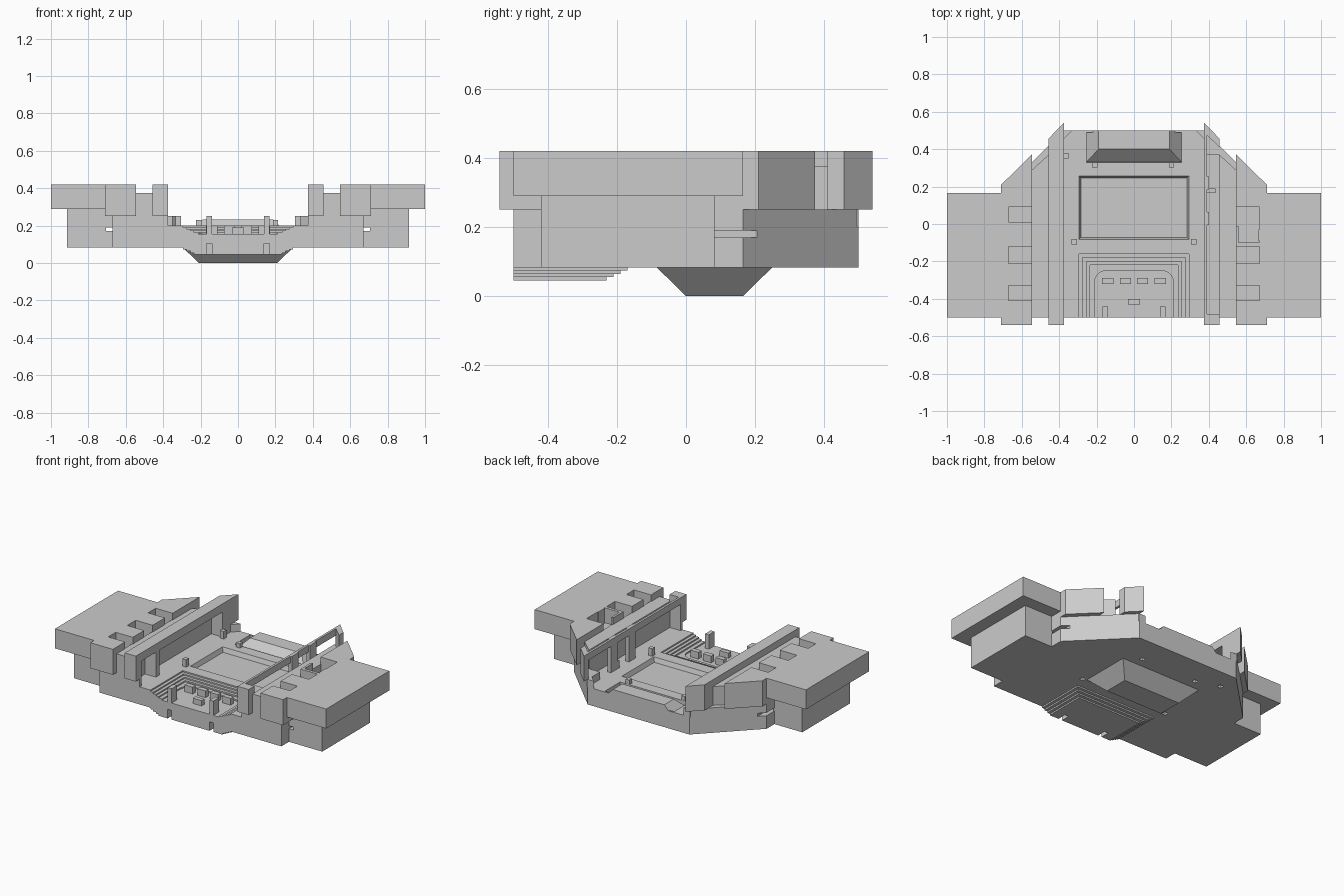
import bpy, bmesh, math

cube = bpy.data.objects.get("Cube")
if cube:
    bpy.data.objects.remove(cube, do_unlink=True)

grey = bpy.data.materials.new("plain grey")
grey.use_nodes = True
colour = (0.6, 0.6, 0.6, 1)
grey.diffuse_color = colour
grey.node_tree.nodes["Principled BSDF"].inputs["Base Color"].default_value = colour


def loft(name, low, high, z0, z1):
    """Solid between two outlines of equal length."""
    bm = bmesh.new()
    a = [bm.verts.new((x, y, z0)) for x, y in low]
    b = [bm.verts.new((x, y, z1)) for x, y in high]
    bm.faces.new(a[::-1])
    bm.faces.new(b)
    n = len(a)
    for i in range(n):
        j = (i + 1) % n
        bm.faces.new((a[i], a[j], b[j], b[i]))
    bmesh.ops.recalc_face_normals(bm, faces=bm.faces)
    mesh = bpy.data.meshes.new(name)
    bm.to_mesh(mesh)
    bm.free()
    mesh.materials.append(grey)
    obj = bpy.data.objects.new(name, mesh)
    bpy.context.collection.objects.link(obj)
    return obj


def prism(name, outline, z0, z1):
    return loft(name, outline, outline, z0, z1)


def rect(x0, x1, y0, y1):
    return [(x0, y0), (x1, y0), (x1, y1), (x0, y1)]


def box(name, x0, x1, y0, y1, z0, z1):
    x0, x1 = sorted((x0, x1))
    return prism(name, rect(x0, x1, y0, y1), z0, z1)


def flip(outline, s):
    return [(x * s, y) for x, y in outline]


def cut(target, cutters):
    bpy.context.view_layer.objects.active = target
    for c in cutters:
        c.hide_render = True
        mod = target.modifiers.new("cut", 'BOOLEAN')
        mod.operation = 'DIFFERENCE'
        mod.solver = 'EXACT'
        mod.object = c
        bpy.ops.object.modifier_apply(modifier=mod.name)
        bpy.data.objects.remove(c, do_unlink=True)


def front_slots():
    return [box("front_slot_cutter", s * 0.14, s * 0.168, -0.6, -0.44, 0, 0.105)
            for s in (-1, 1)]


FLOOR, BASE, LEDGE, TOP = 0.2, 0.083, 0.25, 0.42

# Hull with angled rear corners, lowered across the central floor
half = [(0.67, -0.5), (0.67, 0.205), (0.375, 0.5)]
hull = prism("hull", half + flip(half[::-1], -1), BASE, LEDGE)
cutters = [box("floor_cutter", -0.375, 0.375, -0.6, 0.6, FLOOR, 0.5),
           box("gallery_cutter", -0.456, 0.456, -0.48, 0.37, FLOOR, 0.5),
           box("platform_cutter", -0.255, 0.255, 0.33, 0.49, 0.165, 0.5)]

# Shallow rectangular pool
cutters.append(loft("pool_cutter", rect(-0.283, 0.283, -0.071, 0.246),
                    rect(-0.295, 0.295, -0.083, 0.258), 0.17, FLOOR + 0.004))

# Terraced steps open to the front, ending in a rounded bay
for i in range(4):
    w = 0.295 - 0.02 * i
    cutters.append(box("step_cutter", -w, w, -0.6, -0.16 - 0.02 * i,
                       FLOOR - 0.009 * (i + 1), 0.3))
arc = [(0.15 + 0.06 * math.cos(t), -0.31 + 0.06 * math.sin(t))
       for t in (math.pi / 10 * k for k in range(6))]
bay = [(0.21, -0.6)] + arc
cutters.append(prism("bay_cutter", bay + flip(bay[::-1], -1), 0.155, 0.3))

# Small floor blocks, each over a slot in the underside
blocks = [(-0.365, 0.365, LEDGE), (-0.32, -0.095, LEDGE), (0.32, -0.095, LEDGE),
          (-0.21, 0.315, 0.23), (0.2, 0.315, 0.23)]
for x, y, top in blocks:
    size = (x - 0.014, x + 0.014, y - 0.014, y + 0.014)
    box("floor_block", *size, FLOOR - 0.01, top)
    cutters.append(box("slot_cutter", *size, 0, 0.12))
cut(hull, cutters + front_slots())

# Stepped underside below the terrace
for i in range(4):
    w = 0.295 - 0.02 * i
    z = BASE - 0.0095 * i
    layer = box("underside_step", -w, w, -0.5, -0.17 - 0.02 * i, z - 0.0095, z)
    cut(layer, front_slots())

# Tapered basin below the pool
loft("basin", rect(-0.21, 0.21, 0, 0.165), rect(-0.295, 0.295, -0.085, 0.25), 0, BASE)

# Furniture in the bay
for x in (-0.14, -0.046, 0.046, 0.14):
    box("bay_block", x - 0.03, x + 0.03, -0.32, -0.288, 0.15, 0.2)
box("bay_centre_block", -0.032, 0.032, -0.43, -0.4, 0.15, 0.19)
for s in (-1, 1):
    box("front_pillar", s * 0.14, s * 0.168, -0.5, -0.44, 0.15, LEDGE)

# Rear platform with steep sloping sides, set into the floor
loft("rear_platform", rect(-0.254, 0.254, 0.331, 0.5), rect(-0.19, 0.19, 0.4, 0.5),
     0.164, 0.232)

for s in (-1, 1):
    # Wings
    box("wing_top", s * 0.71, s, -0.5, 0.165, 0.29, TOP)
    box("wing_base", s * 0.705, s * 0.915, -0.42, 0.083, BASE, 0.29)

    # Hull side plates with a narrow gap between them
    side = [(0.669, -0.42), (0.71, -0.42), (0.71, 0.165), (0.669, 0.206)]
    prism("lower_side_plate", flip(side, s), BASE, 0.17)
    prism("upper_side_plate", flip(side, s), 0.19, LEDGE)

    # Inner wing block with angled rear corner and notches
    shape = [(0.545, -0.54), (0.71, -0.54), (0.71, 0.21), (0.545, 0.373)]
    block = prism("wing_block", flip(shape, s), LEDGE, TOP)
    notches = [(-0.41, -0.33), (-0.21, -0.12), (0.01, 0.09)]
    if s > 0:
        notches[2] = (-0.1, 0.09)
    cut(block, [box("notch_cutter", s * 0.53, s * 0.67, y0, y1, 0.32, 0.5)
                for y0, y1 in notches])

    # Back wall of the gallery
    wall = [(0.455, -0.5), (0.55, -0.5), (0.55, 0.285), (0.455, 0.372)]
    prism("gallery_wall", flip(wall, s), FLOOR, 0.375)

    # Front post of the gallery and rear floor corner
    box("rail_front_post", s * 0.375, s * 0.457, -0.54, -0.48, LEDGE, TOP)
    prism("rear_corner", flip([(0.33, 0.5), (0.38, 0.45), (0.38, 0.5)], s), FLOOR, LEDGE)

# Right gallery: broad rail with a slanted solid rear end
rail = [(0.375, -0.49), (0.457, -0.49), (0.457, 0.457), (0.375, 0.54)]
prism("right_rail", flip(rail, -1), 0.365, TOP)
rear = [(0.375, 0.37), (0.457, 0.37), (0.457, 0.457), (0.375, 0.54)]
prism("right_rail_rear_post", flip(rear, -1), LEDGE, 0.37)
box("right_rail_post", -0.457, -0.375, -0.33, -0.29, FLOOR, 0.37)

# Left gallery: slim rail on posts, ending in a slanted post
box("left_rail", 0.375, 0.39, -0.49, 0.51, 0.375, TOP)
prism("left_rail_rear_post",
      [(0.375, 0.54), (0.375, 0.49), (0.457, 0.41), (0.457, 0.457)], LEDGE, TOP)
for y in (0.03, 0.22):
    box("left_rail_post", 0.375, 0.4, y - 0.035, y + 0.035, FLOOR, TOP)
box("left_gallery_block", 0.375, 0.435, 0.165, 0.19, FLOOR, LEDGE)

# Small equipment in the left wing opening
box("left_wing_crate", 0.545, 0.56, -0.11, -0.01, 0.3, TOP)
box("left_wing_panel", 0.665, 0.7, -0.09, -0.03, 0.3, TOP)
